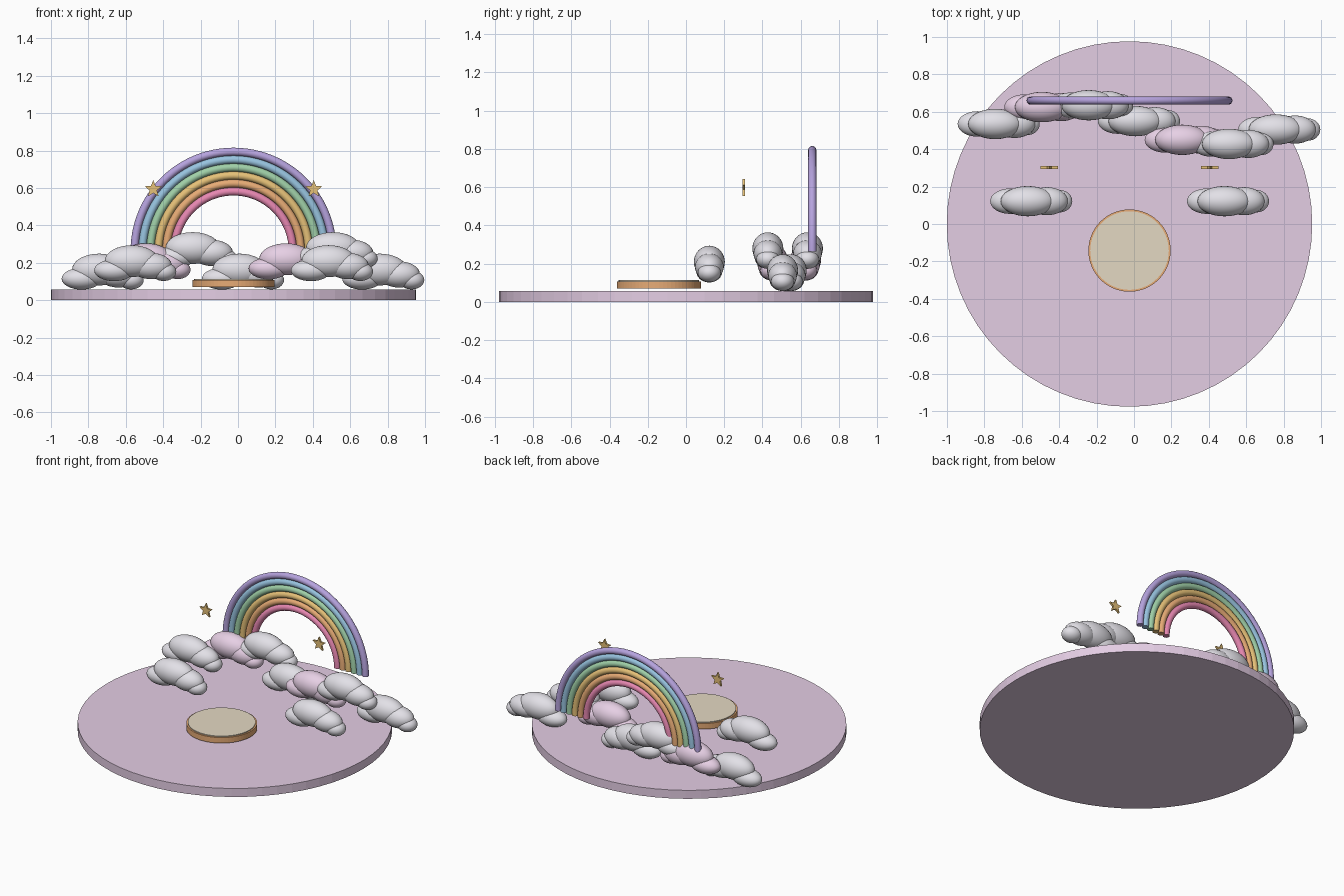
import bpy, bmesh, math
from mathutils import Matrix, Vector

if "Cube" in bpy.data.objects:
    bpy.data.objects.remove(bpy.data.objects["Cube"])

CX = -0.024  # shared centre line of base, pedestal and rainbow


def material(name, r, g, b):
    lin = [((c / 255 + 0.055) / 1.055) ** 2.4 for c in (r, g, b)]
    m = bpy.data.materials.new(name)
    m.diffuse_color = (*lin, 1)
    m.use_nodes = True
    m.node_tree.nodes["Principled BSDF"].inputs["Base Color"].default_value = m.diffuse_color
    return m


LILAC = material("lilac", 228, 205, 228)
WHITE = material("cloud white", 238, 236, 243)
BLUSH = material("blush", 240, 216, 238)
CREAM = material("cream", 228, 216, 194)
ORANGE = material("orange", 232, 172, 118)
GOLD = material("gold", 230, 193, 120)
PURPLE = material("purple", 182, 163, 222)
BLUE = material("sky blue", 152, 196, 224)
GREEN = material("mint green", 160, 208, 168)
PINK = material("pink", 232, 136, 178)


def finish(name, bm, mat, smooth=True):
    bmesh.ops.recalc_face_normals(bm, faces=bm.faces)
    me = bpy.data.meshes.new(name)
    bm.to_mesh(me)
    bm.free()
    me.materials.append(mat)
    ob = bpy.data.objects.new(name, me)
    bpy.context.collection.objects.link(ob)
    if smooth:
        bpy.ops.object.select_all(action='DESELECT')
        ob.select_set(True)
        bpy.context.view_layer.objects.active = ob
        bpy.ops.object.shade_smooth_by_angle(angle=math.radians(40))
    return ob


def disc(name, y, radius, z0, z1, mat):
    bm = bmesh.new()
    bmesh.ops.create_cone(bm, cap_ends=True, segments=64, radius1=radius, radius2=radius,
                          depth=z1 - z0, matrix=Matrix.Translation((CX, y, (z0 + z1) / 2)))
    return finish(name, bm, mat, smooth=False)


# Round base and two-tone pedestal
disc("base", 0, 0.977, 0, 0.058, LILAC)
disc("pedestal", -0.142, 0.22, 0.07, 0.108, ORANGE)
disc("pedestal_top", -0.142, 0.21, 0.09, 0.114, CREAM)


# Rainbow: six half-ring tubes, outermost first
def arch(name, radius, mat):
    bm = bmesh.new()
    ring = bmesh.ops.create_circle(bm, cap_ends=True, segments=16, radius=0.0215,
                                   matrix=Matrix.Translation((radius, 0, 0)))
    geom = ring["verts"] + bm.edges[:] + bm.faces[:]
    bmesh.ops.spin(bm, geom=geom, cent=(0, 0, 0), axis=(0, -1, 0), angle=math.pi, steps=48)
    bmesh.ops.translate(bm, verts=bm.verts, vec=(CX, 0.66, 0.265))
    finish(name, bm, mat)


for i, mat in enumerate((PURPLE, BLUE, GREEN, GOLD, ORANGE, PINK)):
    arch("rainbow_band_%d" % (i + 1), 0.529 - i * 0.0425, mat)

# Clouds: four overlapping puffs each (x offset, z offset, radii)
PUFFS = [
    (-0.112, -0.045, (0.107, 0.068, 0.058)),
    (-0.018, 0.004, (0.145, 0.081, 0.085)),
    (0.085, -0.022, (0.112, 0.075, 0.070)),
    (0.152, -0.052, (0.068, 0.060, 0.050)),
]


def cloud(name, x, y, z, mat):
    bm = bmesh.new()
    for dx, dz, radii in PUFFS:
        place = Matrix.Translation((x + dx, y, z + dz)) @ Matrix.Diagonal((*radii, 1))
        bmesh.ops.create_uvsphere(bm, u_segments=32, v_segments=16, radius=1, matrix=place)
    finish(name, bm, mat)


# Back row, evenly spaced along x
row = [(0.535, 0.16, WHITE), (0.625, 0.215, BLUSH), (0.635, 0.275, WHITE), (0.55, 0.16, WHITE),
       (0.45, 0.215, BLUSH), (0.428, 0.275, WHITE), (0.505, 0.16, WHITE)]
for i, (y, z, mat) in enumerate(row):
    cloud("back_cloud_%d" % (i + 1), CX + (i - 3) * 0.25 + 0.05, y, z, mat)

# Front pair of clouds and hanging stars
for side, label in ((-1, "left"), (1, "right")):
    cloud("front_cloud_" + label, CX + side * 0.526, 0.122, 0.205, WHITE)

    bm = bmesh.new()
    pts = []
    for k in range(10):
        r = 0.048 if k % 2 == 0 else 0.021
        a = math.pi / 2 + k * math.pi / 5
        pts.append(bm.verts.new((CX + side * 0.429 + r * math.cos(a), 0.295, 0.594 + r * math.sin(a))))
    face = bm.faces.new(pts)
    out = bmesh.ops.extrude_face_region(bm, geom=[face])
    bmesh.ops.translate(bm, vec=Vector((0, 0.014, 0)),
                        verts=[v for v in out["geom"] if isinstance(v, bmesh.types.BMVert)])
    finish("star_" + label, bm, GOLD, smooth=False)
